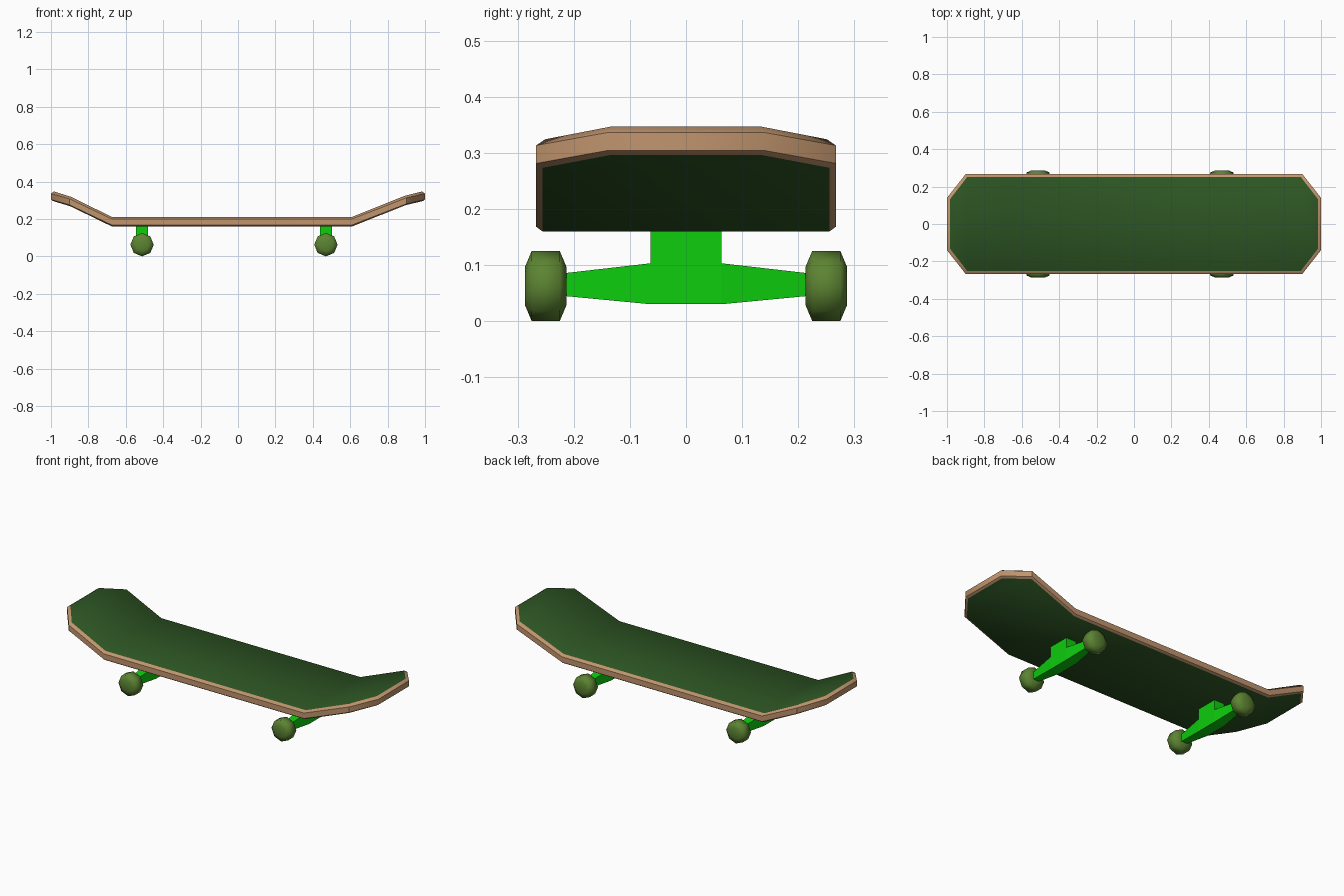
import bpy, bmesh, math
from mathutils import Matrix

if "Cube" in bpy.data.objects:
    bpy.data.objects.remove(bpy.data.objects["Cube"])


def material(name, rgb):
    m = bpy.data.materials.new(name)
    m.diffuse_color = (*rgb, 1)
    m.use_nodes = True
    m.node_tree.nodes["Principled BSDF"].inputs["Base Color"].default_value = m.diffuse_color
    return m


GRIP = material("dark green", (0.026, 0.09, 0.017))
WOOD = material("tan wood", (0.53, 0.30, 0.155))
METAL = material("bright green", (0.004, 0.61, 0.004))
RUBBER = material("olive green", (0.107, 0.23, 0.032))


def make(name, bm, mats, smooth_angle=None):
    bmesh.ops.recalc_face_normals(bm, faces=bm.faces)
    me = bpy.data.meshes.new(name)
    bm.to_mesh(me)
    bm.free()
    for m in mats:
        me.materials.append(m)
    ob = bpy.data.objects.new(name, me)
    bpy.context.collection.objects.link(ob)
    if smooth_angle:
        bpy.ops.object.select_all(action='DESELECT')
        ob.select_set(True)
        bpy.context.view_layer.objects.active = ob
        bpy.ops.object.shade_smooth_by_angle(angle=math.radians(smooth_angle))
    return ob


# Deck: stations along x as (x, half width, top height), four rings around the rim
STATIONS = [(-1.0, 0.14, 0.347), (-0.9, 0.267, 0.318), (-0.675, 0.267, 0.211),
            (0.61, 0.267, 0.211), (0.9, 0.267, 0.324), (1.0, 0.14, 0.347)]
# (inset, height offset from top)
RINGS = [(0.016, 0.0), (0.0, -0.011), (0.0, -0.043), (0.011, -0.051)]


def deck():
    bm = bmesh.new()
    rings = []
    n = len(STATIONS)
    for inset, dz in RINGS:
        sides = []
        for s in (1, -1):
            row = []
            for i, (x, y, z) in enumerate(STATIONS):
                tip = i in (0, n - 1)
                dx = inset * (1 if tip else 0.5 if abs(x) > 0.8 else 0)
                dy = inset * (0.5 if tip else 1)
                row.append(bm.verts.new((x - math.copysign(dx, x), s * (y - dy), z + dz)))
            sides.append(row)
        rings.append(sides)
    # grip top and underside
    for left, right in (rings[0], rings[-1]):
        for i in range(n - 1):
            bm.faces.new((left[i], left[i + 1], right[i + 1], right[i]))
    # wooden rim
    loops = [a + b[::-1] for a, b in rings]
    for a, b in zip(loops, loops[1:]):
        for i in range(len(a)):
            j = (i + 1) % len(a)
            bm.faces.new((a[i], a[j], b[j], b[i])).material_index = 1
    return make("deck", bm, [GRIP, WOOD], 50)


# Truck: tapered hanger with a mounting block
def truck(name, x):
    bm = bmesh.new()
    # (y, half depth in x, bottom, top)
    sections = [(-0.22, 0.018, 0.045, 0.085), (-0.063, 0.032, 0.03, 0.103),
                (0.063, 0.032, 0.03, 0.103), (0.22, 0.018, 0.045, 0.085)]
    prev = None
    for y, h, lo, hi in sections:
        ring = [bm.verts.new((x + sx * h, y, z))
                for sx, z in ((-1, lo), (1, lo), (1, hi), (-1, hi))]
        if prev:
            for i in range(4):
                if prev[0].co.y < -0.06 < 0.06 < y < 0.1 and i == 2 and prev[0].co.y > -0.1:
                    continue  # left open for the block
                j = (i + 1) % 4
                bm.faces.new((prev[i], prev[j], ring[j], ring[i]))
        else:
            bm.faces.new(ring)
        if abs(y - 0.063) < 1e-6:
            base = [prev[3], prev[2], ring[2], ring[3]]
        prev = ring
    bm.faces.new(prev)
    # mounting block up into the deck
    top = [bm.verts.new((v.co.x, v.co.y, 0.162)) for v in base]
    for i in range(4):
        j = (i + 1) % 4
        bm.faces.new((base[i], base[j], top[j], top[i]))
    bm.faces.new(top)
    return make(name, bm, [METAL])


# Wheel: eight-sided lathe about y
def wheel(name, x, y):
    bm = bmesh.new()
    prev = None
    for dy, r in ((-0.037, 0.034), (-0.025, 0.0625), (0.025, 0.0625), (0.037, 0.034)):
        ring = [bm.verts.new((x + r * math.cos(k * math.pi / 4), y + dy,
                              0.0625 + r * math.sin(k * math.pi / 4))) for k in range(8)]
        if prev:
            for i in range(8):
                j = (i + 1) % 8
                bm.faces.new((prev[i], prev[j], ring[j], ring[i]))
        else:
            bm.faces.new(ring)
        prev = ring
    bm.faces.new(prev)
    return make(name, bm, [RUBBER], 70)


deck()
for end, x in (("tail", -0.513), ("nose", 0.47)):
    truck(end + "_truck", x)
    for side, y in (("front", -0.25), ("back", 0.25)):
        wheel(f"{end}_{side}_wheel", x, y)
